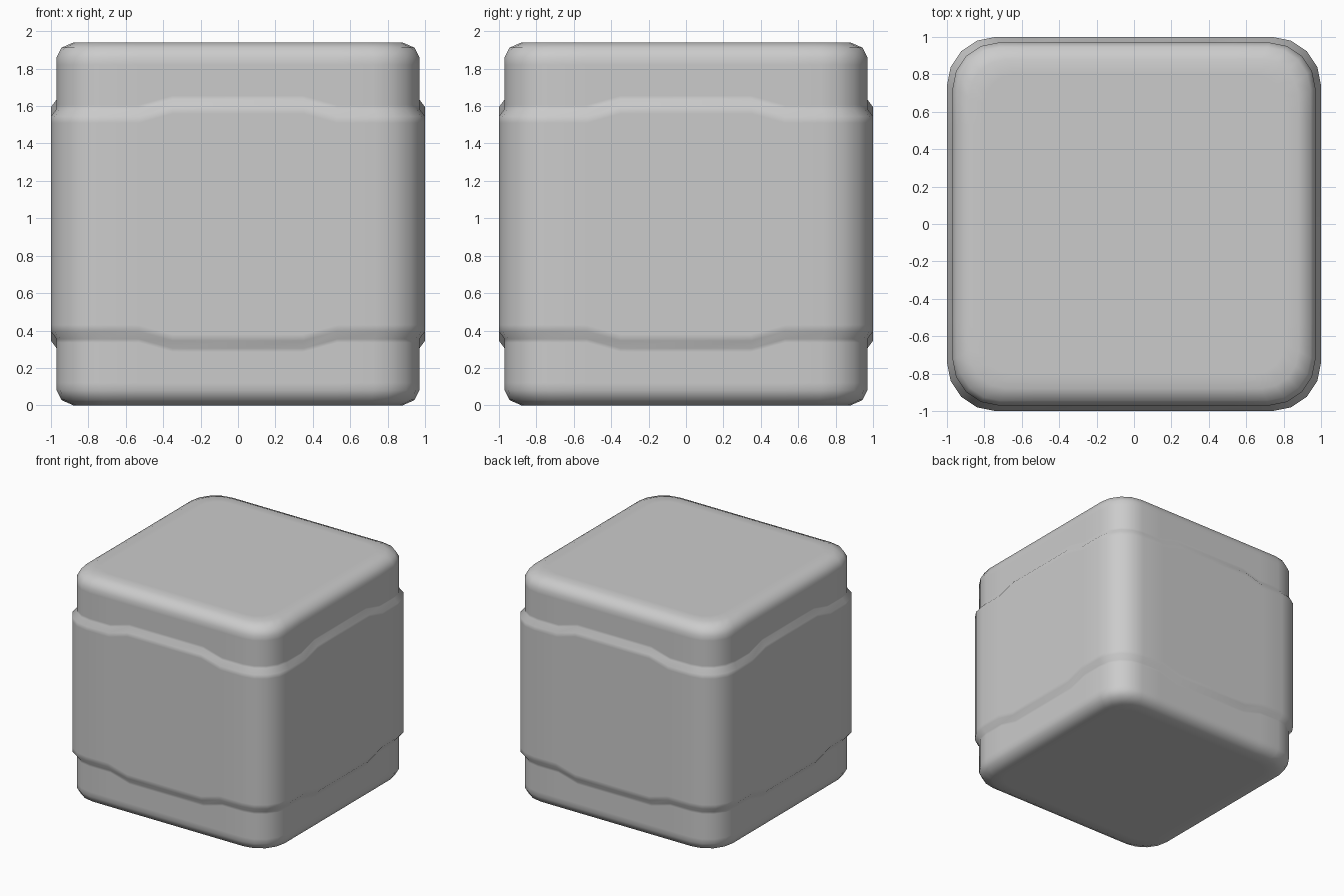
import bpy, bmesh, math

if "Cube" in bpy.data.objects:
    bpy.data.objects.remove(bpy.data.objects["Cube"])

TOP = 1.94


def outline(half, radius, segs=4):
    """Rounded square outline; returns (x, y, is_raised) per point."""
    flat = half - radius
    side = [(t, 1.0 if abs(t) < 0.4 else 0.0) for t in (-0.53, -0.35, 0, 0.35, 0.53)]
    pts = []
    for k in range(4):
        c, s = (1, 0, -1, 0)[k], (0, 1, 0, -1)[k]
        local = [(half, t, w) for t, w in side]
        for i in range(segs + 1):
            a = math.pi / 2 * i / segs
            local.append((flat + radius * math.cos(a), flat + radius * math.sin(a), 0.0))
        pts += [(x * c - y * s, x * s + y * c, w) for x, y, w in local]
    return pts


# Lower half profile: (half width, corner radius, z, z shift at middle of sides)
lower = [
    (0.80, 0.16, 0.0, 0),
    (0.88, 0.20, 0.0, 0),
    (0.944, 0.23, 0.028, 0),
    (0.97, 0.245, 0.08, 0),
    (0.97, 0.245, 0.12, 0),
    (0.97, 0.245, 0.335, -0.05),
    (0.97, 0.245, 0.355, -0.05),
    (1.0, 0.26, 0.395, -0.05),
    (1.0, 0.26, 0.43, -0.05),
]
# Upper half mirrors the lower half
profile = lower + [(h, r, TOP - z, -d) for h, r, z, d in reversed(lower)]

# Body with raised stepped band, lofted ring by ring
bm = bmesh.new()
rings = [[bm.verts.new((x, y, z + d * w)) for x, y, w in outline(h, r)]
         for h, r, z, d in profile]
n = len(rings[0])
for a, b in zip(rings, rings[1:]):
    for i in range(n):
        j = (i + 1) % n
        bm.faces.new((a[i], a[j], b[j], b[i]))
bm.faces.new(list(reversed(rings[0])))
bm.faces.new(rings[-1])
bmesh.ops.recalc_face_normals(bm, faces=bm.faces)
for f in bm.faces:
    f.smooth = True

mesh = bpy.data.meshes.new("banded_block")
bm.to_mesh(mesh)
bm.free()
block = bpy.data.objects.new("banded_block", mesh)
bpy.context.collection.objects.link(block)
